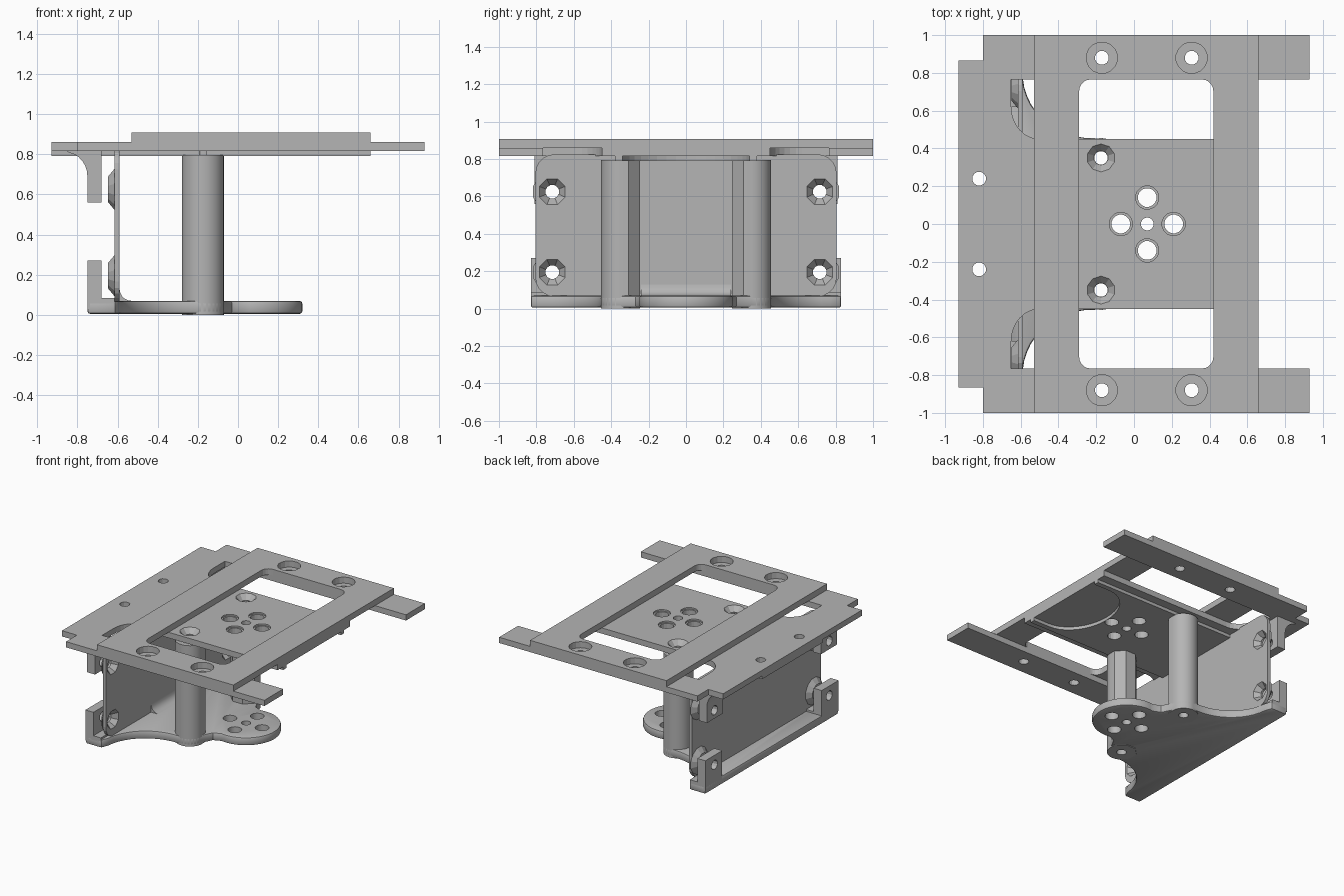
import bpy, bmesh
from math import sin, cos, radians
from mathutils import Matrix, Vector

if "Cube" in bpy.data.objects:
    bpy.data.objects.remove(bpy.data.objects["Cube"], do_unlink=True)

grey = bpy.data.materials.new("plain grey")
grey.use_nodes = True
grey.diffuse_color = (0.46, 0.46, 0.46, 1)
grey.node_tree.nodes["Principled BSDF"].inputs["Base Color"].default_value = (0.46, 0.46, 0.46, 1)

# axis remaps for profiles drawn in a plane and extruded along the third axis
ALONG = {
    "z": Matrix.Identity(3),
    "x": Matrix(((0, 0, 1), (1, 0, 0), (0, 1, 0))),
    "y": Matrix(((1, 0, 0), (0, 0, 1), (0, 1, 0))),
}


def arc(cx, cy, rx, ry, start, end, n=8):
    steps = [radians(start + (end - start) * i / n) for i in range(n + 1)]
    return [(cx + rx * cos(a), cy + ry * sin(a)) for a in steps]


def mirror_outline(half):
    """Close a half outline (y >= 0) with its mirror image."""
    return half + [(x, -y) for x, y in reversed(half) if abs(y) > 1e-5]


def rect(x0, x1, y0, y1):
    return [(x0, y0), (x1, y0), (x1, y1), (x0, y1)]


def rounded(x0, x1, y0, y1, r, n=5):
    return (arc(x1 - r, y1 - r, r, r, 0, 90, n) + arc(x0 + r, y1 - r, r, r, 90, 180, n)
            + arc(x0 + r, y0 + r, r, r, 180, 270, n) + arc(x1 - r, y0 + r, r, r, 270, 360, n))


def prism(name, outline, lo, hi, axis="z", taper=None):
    """Extrude an outline; taper=(centre, factor) scales the far end."""
    bm = bmesh.new()
    n = len(outline)
    rings = []
    for h, far in ((lo, False), (hi, True)):
        ring = []
        for a, b in outline:
            if far and taper:
                (ca, cb), f = taper
                a, b = ca + (a - ca) * f, cb + (b - cb) * f
            ring.append(bm.verts.new(ALONG[axis] @ Vector((a, b, h))))
        rings.append(ring)
    bm.faces.new(rings[0])
    bm.faces.new(rings[1])
    for i in range(n):
        j = (i + 1) % n
        bm.faces.new((rings[0][i], rings[0][j], rings[1][j], rings[1][i]))
    bmesh.ops.recalc_face_normals(bm, faces=bm.faces)
    mesh = bpy.data.meshes.new(name)
    bm.to_mesh(mesh)
    bm.free()
    mesh.materials.append(grey)
    ob = bpy.data.objects.new(name, mesh)
    bpy.context.collection.objects.link(ob)
    return ob


def disc(name, a, b, r, lo, hi, axis="z", n=16, taper=1.0):
    pts = arc(a, b, r, r, 180 / n, 360 + 180 / n, n)[:-1]
    return prism(name, pts, lo, hi, axis, ((a, b), taper))


def bake(ob):
    depsgraph = bpy.context.evaluated_depsgraph_get()
    mesh = bpy.data.meshes.new_from_object(ob.evaluated_get(depsgraph))
    ob.modifiers.clear()
    ob.data = mesh


def cut(ob, *cutters):
    for c in cutters:
        c.hide_render = True
        m = ob.modifiers.new("cut", "BOOLEAN")
        m.operation, m.solver, m.object = "DIFFERENCE", "EXACT", c
    bake(ob)
    for c in cutters:
        bpy.data.objects.remove(c, do_unlink=True)


def smooth(ob):
    bpy.ops.object.select_all(action="DESELECT")
    ob.select_set(True)
    bpy.context.view_layer.objects.active = ob
    bpy.ops.object.shade_smooth_by_angle(angle=radians(30))


SIDES = (-1, 1)
HUB = 0.07                # centre of the round bolt pattern
POST = (-0.175, 0.35)     # post centre
BOLTS = [(HUB + 0.14, 0), (HUB - 0.14, 0), (HUB, 0.14), (HUB, -0.14)]


def hub_cutters(lo, hi):
    return ([disc("cutter", x, y, 0.05, lo, hi) for x, y in BOLTS]
            + [disc("cutter", HUB, 0, 0.034, lo, hi)])


def post_cutters(lo, hi):
    return [disc("cutter", POST[0], s * POST[1], 0.036, lo, hi, n=12) for s in SIDES]


# raised top frame with a window and bolt recesses
frame = prism("top_frame", rect(-0.53, 0.66, -1, 1), 0.86, 0.908)
cut(frame, prism("cutter", rounded(-0.29, 0.42, -0.765, 0.765, 0.06), 0.8, 1),
    *[disc("cutter", x, s * 0.88, 0.083, 0.8, 1) for x in (-0.17, 0.305) for s in SIDES])

# middle plate: rear deck, centre tongue and two side bars
half = ([(0.66, 0), (0.66, 0.45)] + arc(-0.5, 0.62, 0.15, 0.17, 270, 180)
        + [(-0.65, 0.765), (0.93, 0.765), (0.93, 1), (-0.8, 1), (-0.8, 0.865), (-0.93, 0.865)])
deck = prism("middle_plate", mirror_outline(half), 0.815, 0.86)
cut(deck, *hub_cutters(0.7, 1), *post_cutters(0.7, 1),
    *[disc("cutter", *p, 0.062, 0.848, 0.9) for p in BOLTS],
    *[disc("cutter", POST[0], s * POST[1], 0.038, 0.82, 0.862, n=10, taper=2) for s in SIDES],
    *[disc("cutter", x, s * 0.88, 0.037, 0.7, 1, n=12) for x in (-0.17, 0.305) for s in SIDES],
    *[disc("cutter", -0.82, s * 0.24, 0.037, 0.7, 1, n=12) for s in SIDES])

# lower stiffening plate with an open rounded notch
lower = prism("lower_plate", rect(-0.93, 0.66, -0.38, 0.38), 0.79, 0.815)
notch = mirror_outline([(0.8, 0.34)] + arc(0.52, 0, 0.26, 0.34, 90, 180, 10))
cut(lower, prism("cutter", notch, 0.7, 0.9), *hub_cutters(0.7, 1), *post_cutters(0.7, 1),
    *[disc("cutter", -0.82, s * 0.24, 0.037, 0.7, 1, n=12) for s in SIDES])

# base plate: round hub, post lobes and flared rear edge
half = (arc(HUB, 0, 0.25, 0.25, 0, 100, 14) + [(-0.03, 0.27)]
        + arc(*POST, 0.105, 0.105, 0, 100, 8) + arc(-0.23, 0.8, 0.36, 0.345, 265, 185, 10)
        + [(-0.61, 0.83), (-0.75, 0.83)])
base = prism("base_plate", mirror_outline(half), 0.005, 0.07)
bevel = base.modifiers.new("rim", "BEVEL")
bevel.width, bevel.segments, bevel.angle_limit = 0.013, 2, radians(50)
bake(base)
cut(base, *hub_cutters(-0.1, 0.2), *post_cutters(-0.1, 0.2))
smooth(base)

# posts: rounded outside, faceted inside
for s in SIDES:
    x, y = POST
    pts = arc(x, y, 0.105, 0.105, 0, 180, 14)
    pts += arc(x, y, 0.113, 0.113, 202.5, 337.5, 3)
    post = prism("post", [(a, s * b) for a, b in pts], 0, 0.795)
    cut(post, *post_cutters(-0.1, 0.9))
    smooth(post)

# upright rear wall with rounded corners, bosses and countersunk holes
HOLES = [(s * 0.715, z) for s in SIDES for z in (0.195, 0.625)]


def wall_cutters():
    return ([disc("cutter", y, z, 0.037, -0.9, -0.4, "x", 12) for y, z in HOLES]
            + [disc("cutter", y, z, 0.037, -0.635, -0.588, "x", 8, 2.05) for y, z in HOLES])


wall = prism("rear_wall", rounded(-0.805, 0.805, 0.065, 0.825, 0.1), -0.615, -0.59, "x")
cut(wall, *wall_cutters())
for y, z in HOLES:
    boss = disc("wall_boss", y, z, 0.065, -0.648, -0.614, "x", 12, 1.65)
    cut(boss, *wall_cutters())

# fillet where the wall meets the base
fillet = [(-0.6, 0.06)] + arc(-0.53, 0.13, 0.06, 0.06, 270, 180, 5) + [(-0.6, 0.13)]
smooth(prism("wall_fillet", fillet, -0.24, 0.24, "y"))

# rear lugs: upper pair flares into the deck, lower pair stands on the base
upper = ([(-0.68, 0.82), (-0.68, 0.56), (-0.75, 0.56)]
         + arc(-0.86, 0.69, 0.11, 0.12, 0, 80, 6) + [(-0.86, 0.82)])
for s in SIDES:
    y0, y1 = sorted((s * 0.61, s * 0.81))
    lug = prism("upper_lug", upper, y0, y1, "y")
    cut(lug, disc("cutter", s * 0.715, 0.625, 0.037, -1, -0.5, "x", 12))
    smooth(lug)
    y0, y1 = sorted((s * 0.62, s * 0.83))
    lug = prism("lower_lug", rect(-0.75, -0.68, 0.03, 0.27), y0, y1, "y")
    cut(lug, disc("cutter", s * 0.715, 0.195, 0.037, -1, -0.5, "x", 12))
    prism("lug_foot", rect(-0.7, -0.615, 0.05, 0.085), y0, y1, "y")
